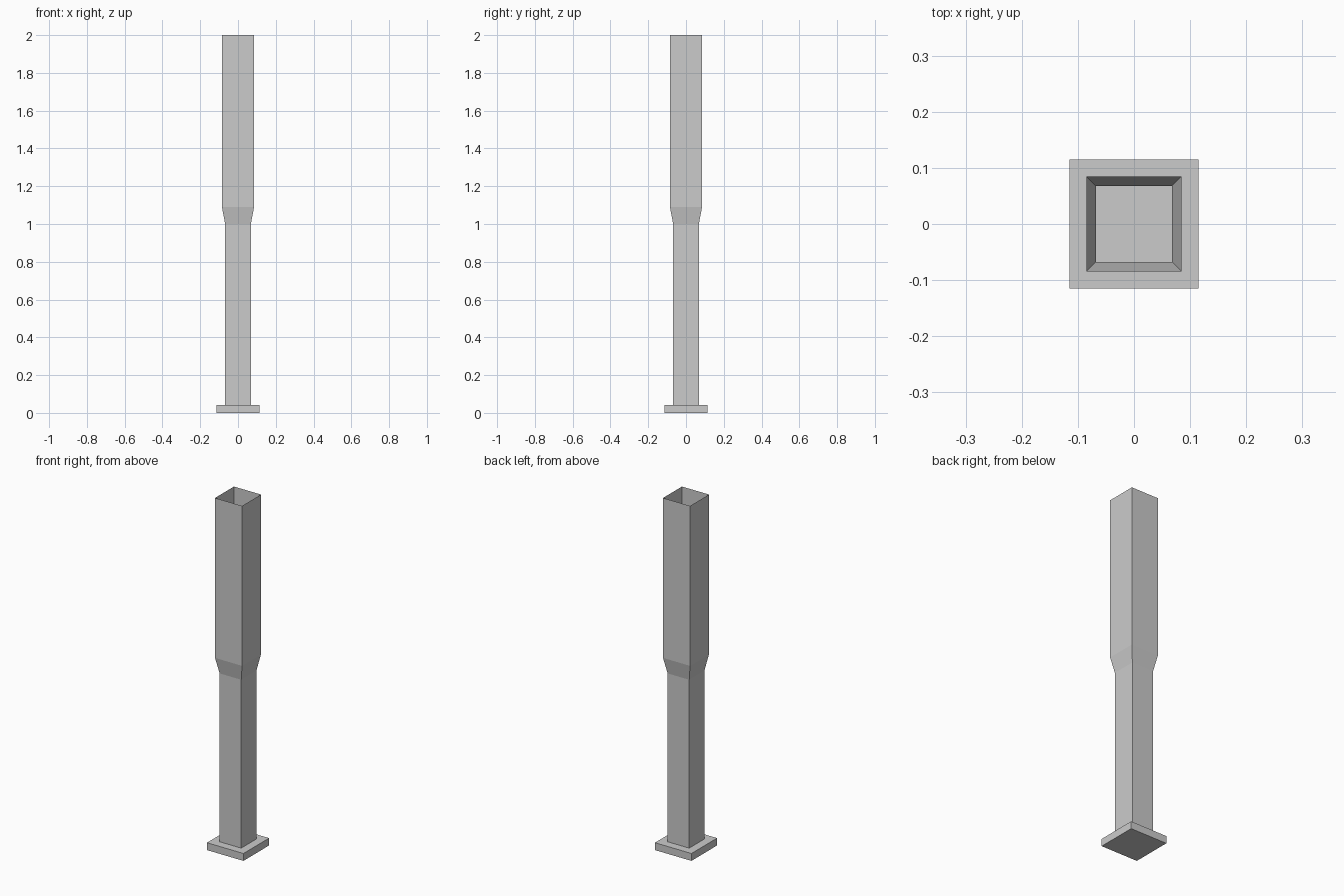
import bpy, bmesh

if "Cube" in bpy.data.objects:
    bpy.data.objects.remove(bpy.data.objects["Cube"])


def square_loft(name, rings, cap_ends):
    """Square cross-sections given as (half width, z), joined by flat sides."""
    bm = bmesh.new()
    loops = [[bm.verts.new((sx * h, sy * h, z))
              for sx, sy in ((-1, -1), (1, -1), (1, 1), (-1, 1))]
             for h, z in rings]
    for low, high in zip(loops, loops[1:]):
        for i in range(4):
            j = (i + 1) % 4
            bm.faces.new((low[i], low[j], high[j], high[i]))
    if cap_ends:
        bm.faces.new(loops[0][::-1])
        bm.faces.new(loops[-1])
    mesh = bpy.data.meshes.new(name)
    bm.to_mesh(mesh)
    bm.free()
    obj = bpy.data.objects.new(name, mesh)
    bpy.context.collection.objects.link(obj)
    return obj


# Solid foot plate
square_loft("base_plate", [(0.115, 0), (0.115, 0.042)], True)

# Thin open-topped post, flaring to a wider upper half
square_loft("post_shell",
            [(0.068, 0.042), (0.068, 1.0), (0.085, 1.09), (0.085, 2.0)], False)
